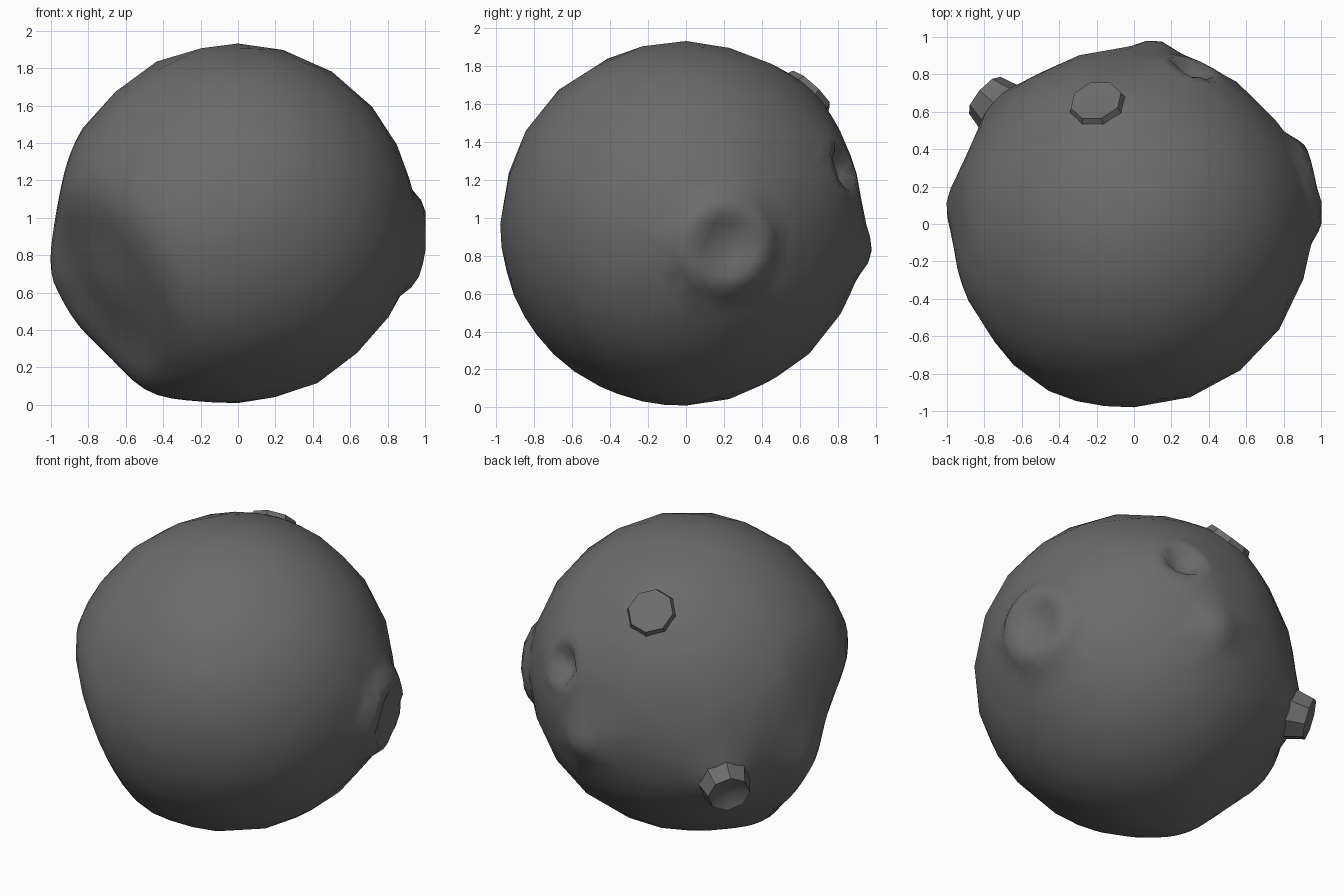
import bpy, bmesh, math
from mathutils import Vector

if "Cube" in bpy.data.objects:
    bpy.data.objects.remove(bpy.data.objects["Cube"])

CENTRE = Vector((0, 0, 0.967))

# craters: direction, rim angle (deg), floor depth, rim height
CRATERS = [((-0.77, -0.47, -0.38), 36, 0.105, 0.02),
           ((0.97, 0.22, -0.11), 12, 0.005, 0.068),
           ((0.32, 0.84, 0.29), 8, 0.07, 0.012)]
# soft bumps: direction, spread angle (deg), height
BUMPS = [((0.12, 0.98, -0.15), 7, 0.06),
         ((-0.96, 0.1, -0.27), 10, 0.045),
         ((-0.86, 0.14, -0.5), 11, 0.03),
         ((-0.45, -0.1, -0.88), 12, 0.035),
         ((-0.96, -0.05, 0.15), 13, -0.025),
         ((-0.2, 0.66, 0.69), 11, 0.03),
         ((-0.8, 0.7, -0.34), 12, 0.08)]

# dark stone colour
stone = bpy.data.materials.new("dark_stone")
stone.diffuse_color = (0.15, 0.15, 0.15, 1)
stone.use_nodes = True
stone.node_tree.nodes["Principled BSDF"].inputs["Base Color"].default_value = stone.diffuse_color


def surface_radius(d):
    # slightly lopsided ball
    r = 0.961 - 0.015 * d.x - 0.018 * d.y + 0.004 * d.z
    for c, rim, depth, height in CRATERS:
        a = math.degrees(d.angle(Vector(c))) / rim
        r -= depth * math.exp(-(a / 0.78) ** 5)
        r += height * math.exp(-((a - 1) / 0.4) ** 2)
    for c, spread, height in BUMPS:
        a = math.degrees(d.angle(Vector(c))) / spread
        r += height * math.exp(-a * a)
    return r


def finish(bm, name, sharp):
    me = bpy.data.meshes.new(name)
    bm.to_mesh(me)
    bm.free()
    me.materials.append(stone)
    ob = bpy.data.objects.new(name, me)
    bpy.context.collection.objects.link(ob)
    bpy.ops.object.select_all(action='DESELECT')
    ob.select_set(True)
    bpy.context.view_layer.objects.active = ob
    bpy.ops.object.shade_smooth_by_angle(angle=math.radians(sharp))


# rocky ball: coarse sphere, refined only around the dents and bumps
bm = bmesh.new()
bmesh.ops.create_icosphere(bm, subdivisions=3, radius=1)
detail = [(Vector(c[0]), c[1]) for c in CRATERS[1:] + BUMPS]
large = [(Vector(CRATERS[0][0]), 25)]
for spots, reach in ((detail + large, 2.2), (detail, 1.7)):
    near = [e for e in bm.edges
            if any(math.degrees(((e.verts[0].co + e.verts[1].co) / 2).angle(c)) < s * reach
                   for c, s in spots)]
    bmesh.ops.subdivide_edges(bm, edges=near, cuts=1, use_grid_fill=True)
    bmesh.ops.triangulate(bm, faces=[f for f in bm.faces if len(f.verts) > 3])
    for v in bm.verts:
        v.co.normalize()
for v in bm.verts:
    d = v.co.normalized()
    v.co = CENTRE + d * surface_radius(d)
finish(bm, "rock_body", 70)


# flared vents: eight-sided rings swept outward, ending in a shallow cup
def vent(name, direction, profile):
    d = Vector(direction).normalized()
    u = d.cross(Vector((0, 0, 1))).normalized()
    w = d.cross(u)
    bm = bmesh.new()
    rings = []
    for rad, dist in profile:
        rings.append([bm.verts.new(CENTRE + d * dist + rad * (
            u * math.cos(k * math.tau / 8) + w * math.sin(k * math.tau / 8)))
            for k in range(8)])
    for a, b in zip(rings, rings[1:]):
        for k in range(8):
            bm.faces.new((a[k], b[k], b[k - 1], a[k - 1]))
    bm.faces.new(rings[-1])
    # face the cup outward along the axis
    bmesh.ops.recalc_face_normals(bm, faces=bm.faces)
    bm.faces.ensure_lookup_table()
    if bm.faces[-1].normal.dot(d) < 0:
        bmesh.ops.reverse_faces(bm, faces=bm.faces)
    finish(bm, name, 40)


vent("upper_vent", (-0.2, 0.65, 0.7),
     [(0.16, 0.94), (0.14, 0.992), (0.07, 0.988)])
vent("lower_vent", (-0.81, 0.7, -0.34),
     [(0.17, 0.96), (0.145, 1.04), (0.13, 1.105), (0.06, 1.075)])
